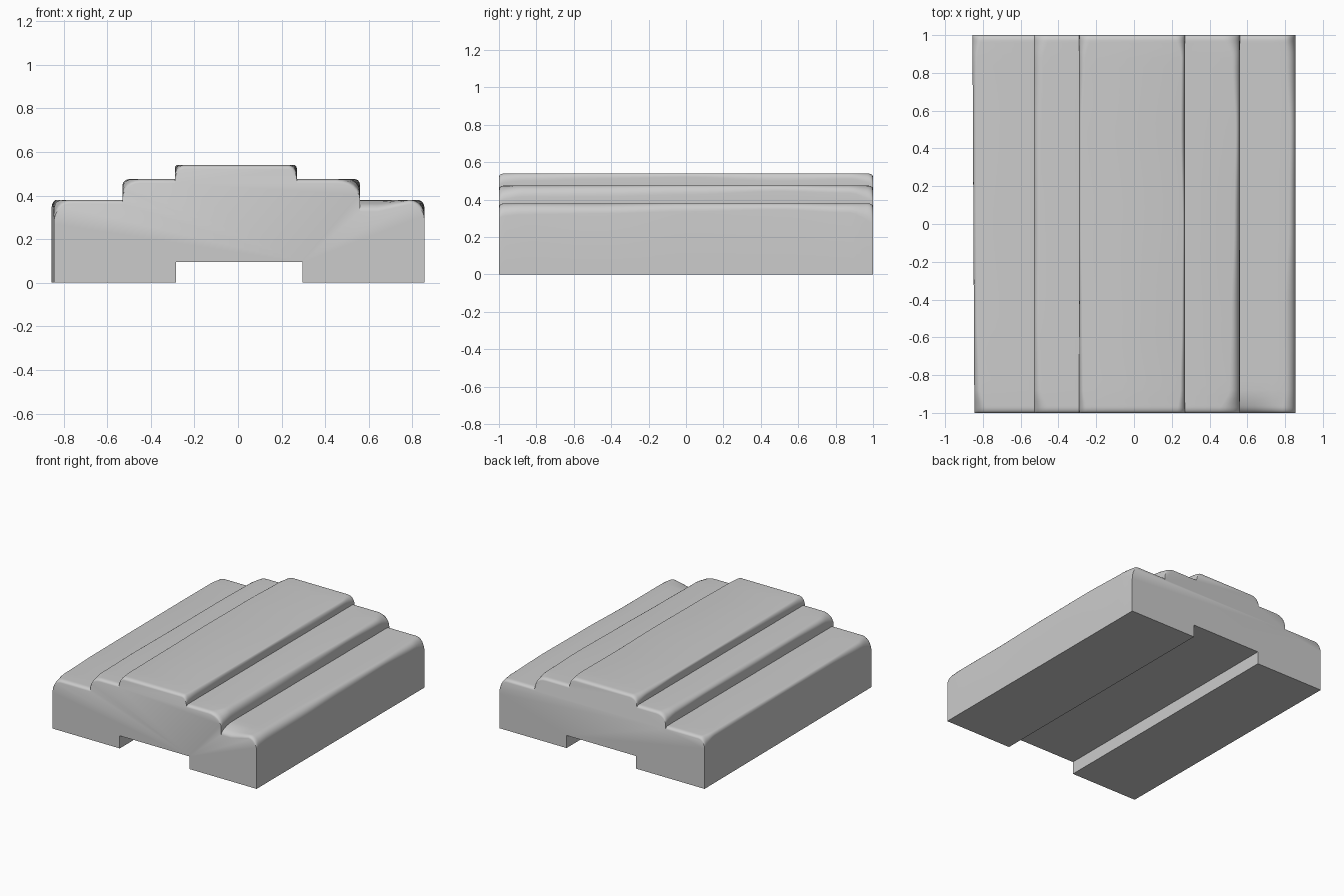
import bpy, bmesh, math

if "Cube" in bpy.data.objects:
    bpy.data.objects.remove(bpy.data.objects["Cube"])

# Worn-edge size (width, height) along the length, one row per stepped edge
KEYS = [-1, -0.88, -0.5, 0, 0.5, 0.88, 1]
WEAR = {
    "outer_left":  [(.07, .09), (.035, .045), (.02, .03), (.02, .025), (.02, .03), (.025, .03), (.05, .06)],
    "mid_left":    [(.08, .07), (.04, .04), (.03, .03), (.035, .035), (.04, .03), (.05, .04), (.08, .06)],
    "top_left":    [(.045, .05), (.025, .04), (.02, .03), (.012, .015), (.015, .015), (.035, .03), (.06, .05)],
    "top_right":   [(.04, .05), (.025, .04), (.015, .03), (.012, .02), (.022, .04), (.02, .03), (.05, .05)],
    "mid_right":   [(.11, .075), (.055, .06), (.045, .06), (.03, .05), (.022, .03), (.04, .04), (.09, .075)],
    "outer_right": [(.07, .07), (.055, .06), (.06, .055), (.035, .045), (.03, .035), (.05, .05), (.06, .10)],
}


def wear(edge, y):
    row = WEAR[edge]
    for i in range(6):
        if y <= KEYS[i + 1]:
            t = max(0, (y - KEYS[i]) / (KEYS[i + 1] - KEYS[i]))
            t = t * t * (3 - 2 * t)
            return [a + (b - a) * t for a, b in zip(row[i], row[i + 1])]
    return row[-1]


def worn_edge(edge, x, z, y, side):
    """Rounded corner points listed from left to right."""
    w, h = wear(edge, y)
    pts = []
    for k in range(7):
        a = math.pi / 2 * k / 6
        pts.append((x - side * w * (1 - math.cos(a)), z - h * (1 - math.sin(a))))
    return pts if side < 0 else pts[::-1]


def section(y):
    t = max(0, (abs(y) - 0.97) / 0.03)
    d = 0.018 * (1 - math.sqrt(max(0, 1 - t * t)))
    chip = 0.035 * max(0, (-y - 0.87) / 0.13) ** 2
    left = -0.85 - 0.005 * y
    p = [(left, 0)]
    p += worn_edge("outer_left", left, 0.38 - d, y, -1)
    p += [(-0.53, 0.38 - d)] + worn_edge("mid_left", -0.53, 0.475 - d, y, -1)
    p += [(-0.29, 0.475 - d)] + worn_edge("top_left", -0.29, 0.54 - d, y, -1)
    p += worn_edge("top_right", 0.27, 0.54 - d, y, 1) + [(0.27, 0.475 - d)]
    p += worn_edge("mid_right", 0.56, 0.475 - d, y, 1)
    p += [(0.56, 0.38 - d - chip), (0.64, 0.38 - d - chip), (0.73, 0.38 - d - chip * 0.4)]
    p += worn_edge("outer_right", 0.855, 0.38 - d, y, 1)
    # underside groove
    p += [(0.855, 0), (0.295, 0), (0.295, 0.095), (-0.285, 0.095), (-0.285, 0)]
    return p


# Loft the stepped profile along y, with closer sections at the ends
ends = [0.91, 0.94, 0.96, 0.97, 0.98, 0.99, 0.996, 1.0]
stations = [-e for e in reversed(ends)] + [-0.88 + 0.055 * i for i in range(33)] + ends
bm = bmesh.new()
rings = [[bm.verts.new((x, y, z)) for x, z in section(y)] for y in stations]
for a, b in zip(rings, rings[1:]):
    for i in range(len(a)):
        j = (i + 1) % len(a)
        bm.faces.new((a[i], a[j], b[j], b[i]))
bm.faces.new(rings[0])
bm.faces.new(rings[-1])
bmesh.ops.recalc_face_normals(bm, faces=bm.faces)

mesh = bpy.data.meshes.new("stepped_stone_block")
bm.to_mesh(mesh)
bm.free()
block = bpy.data.objects.new("stepped_stone_block", mesh)
bpy.context.collection.objects.link(block)
bpy.context.view_layer.objects.active = block
block.select_set(True)
bpy.ops.object.shade_smooth_by_angle(angle=math.radians(35))
